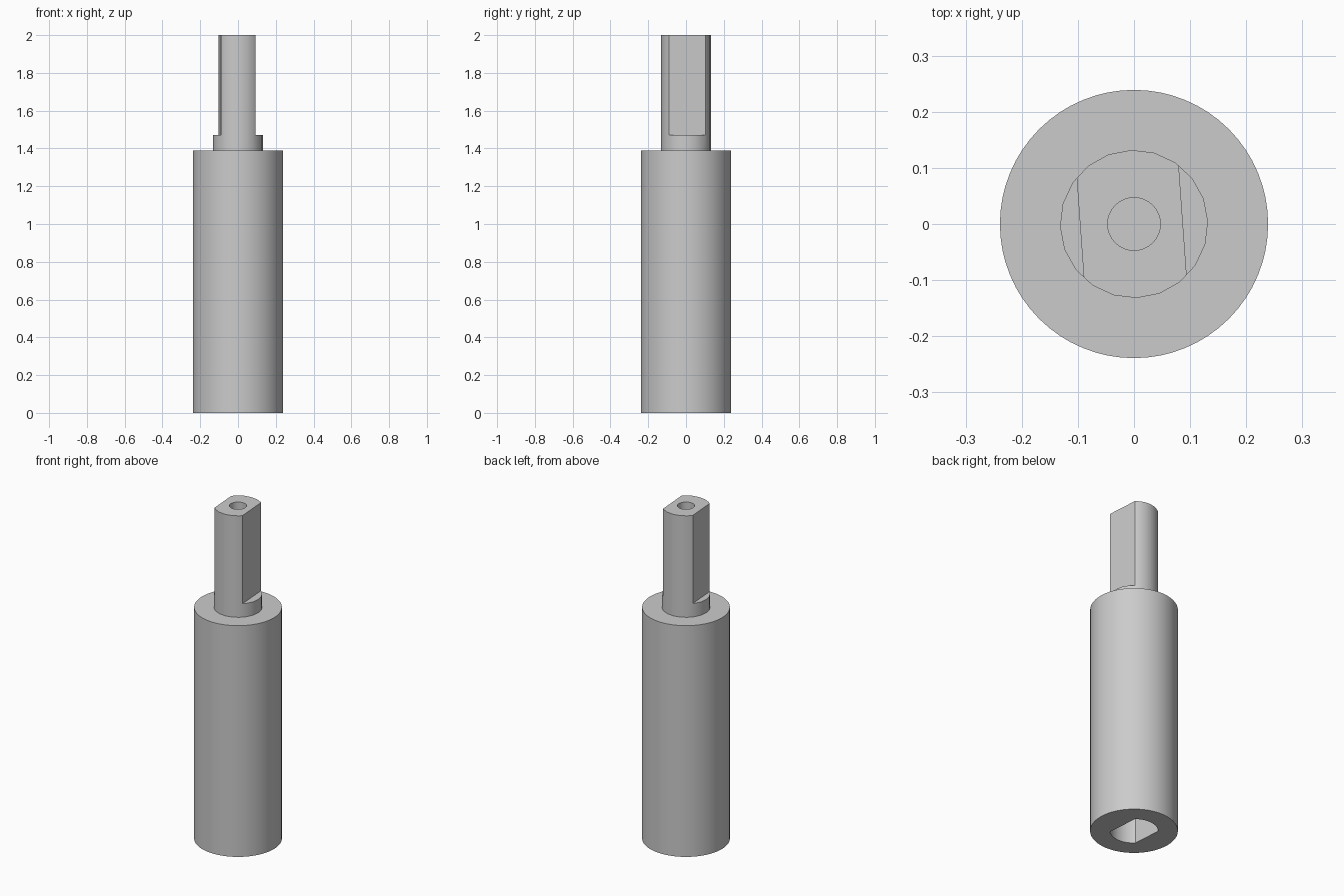
import bpy
import math
from mathutils import Matrix

if "Cube" in bpy.data.objects:
    bpy.data.objects.remove(bpy.data.objects["Cube"], do_unlink=True)

BODY_R, SHAFT_R, HOLE_R = 0.239, 0.132, 0.047
BODY_TOP, COLLAR_TOP, TOP = 1.39, 1.47, 2.0
TWIST = math.radians(4.1)          # flats are turned slightly about z
FLAT_LEFT, FLAT_RIGHT = 0.087, -0.096

steel = bpy.data.materials.new("grey steel")
steel.use_nodes = True
steel.diffuse_color = (0.6, 0.6, 0.6, 1)
steel.node_tree.nodes["Principled BSDF"].inputs["Base Color"].default_value = (0.6, 0.6, 0.6, 1)


def cylinder(name, radius, z0, z1, sides, turn=0.0):
    bpy.ops.mesh.primitive_cylinder_add(
        vertices=sides, radius=radius, depth=z1 - z0, location=(0, 0, (z0 + z1) / 2))
    ob = bpy.context.object
    ob.name = name
    ob.data.transform(Matrix.Rotation(turn, 4, "Z"))
    ob.data.materials.append(steel)
    return ob


def combine(target, other, operation):
    """Apply a boolean to the target and discard the other solid."""
    other.hide_render = True
    mod = target.modifiers.new("cut", "BOOLEAN")
    mod.operation, mod.object, mod.solver = operation, other, "EXACT"
    bpy.context.view_layer.objects.active = target
    bpy.ops.object.modifier_apply(modifier=mod.name)
    bpy.data.objects.remove(other, do_unlink=True)


def flatted_shaft(name, z0, z1, flat_from, flat_to):
    """Round shaft with two parallel flats between the given heights."""
    shaft = cylinder(name, SHAFT_R, z0, z1, 20, math.radians(2.2))
    for flat, side in ((FLAT_LEFT, 1), (FLAT_RIGHT, -1)):
        bpy.ops.mesh.primitive_cube_add(size=1)
        cutter = bpy.context.object
        cutter.name = "flat_cutter"
        size = Matrix.Diagonal((0.2, 0.6, flat_to - flat_from, 1))
        place = Matrix.Translation((flat + side * 0.1, 0, (flat_from + flat_to) / 2))
        cutter.data.transform(Matrix.Rotation(TWIST, 4, "Z") @ place @ size)
        combine(shaft, cutter, "DIFFERENCE")
    return shaft


# Main barrel with the collar and flatted drive shaft
body = cylinder("extension_body", BODY_R, 0, BODY_TOP, 64)
combine(body, flatted_shaft("drive_shaft", 1.2, TOP, COLLAR_TOP, TOP + 0.1), "UNION")

# Blind hole in the shaft end
combine(body, cylinder("end_hole", HOLE_R, 1.55, TOP + 0.1, 32), "DIFFERENCE")

# Matching flatted socket in the bottom
combine(body, flatted_shaft("socket", -0.1, 0.55, -0.2, 0.65), "DIFFERENCE")

bpy.ops.object.select_all(action="DESELECT")
body.select_set(True)
bpy.context.view_layer.objects.active = body
bpy.ops.object.shade_smooth_by_angle(angle=math.radians(30))
